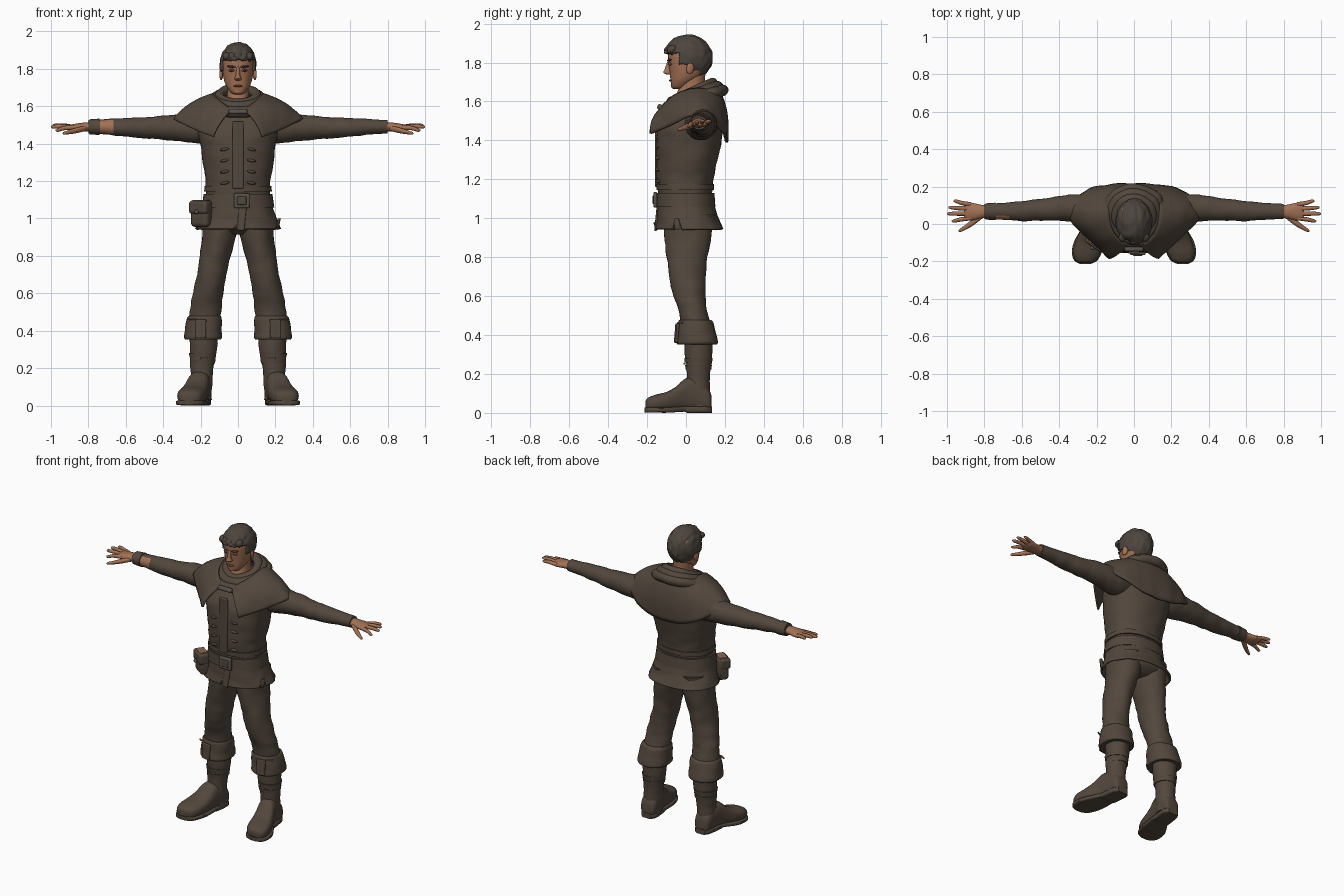
import bpy, bmesh, math
from mathutils import Vector, Euler, noise


def material(name, rgb):
    m = bpy.data.materials.new(name)
    m.diffuse_color = (*rgb, 1)
    return m


CLOTH = material("brown cloth", (0.085, 0.063, 0.046))
HAIR = material("dark hair", (0.075, 0.060, 0.048))
SKIN = material("skin", (0.36, 0.165, 0.09))
LIPS = material("dark skin", (0.19, 0.085, 0.05))
METAL = material("dull metal", (0.10, 0.085, 0.07))
COPPER = material("copper leather", (0.26, 0.13, 0.075))


def spline(keys, steps):
    """Catmull-Rom interpolation of tuples of any length."""
    out = []
    for i in range(len(keys) - 1):
        a, b = keys[max(i - 1, 0)], keys[i]
        c, d = keys[i + 1], keys[min(i + 2, len(keys) - 1)]
        for k in range(steps):
            t = k / steps
            out.append(tuple(
                0.5 * (2*q + (r - p)*t + (2*p - 5*q + 4*r - s)*t*t + (3*q - p - 3*r + s)*t**3)
                for p, q, r, s in zip(a, b, c, d)))
    return out + [tuple(keys[-1])]


def finish(name, bm, *mats):
    bmesh.ops.recalc_face_normals(bm, faces=bm.faces)
    me = bpy.data.meshes.new(name)
    bm.to_mesh(me)
    bm.free()
    for m in mats:
        me.materials.append(m)
    ob = bpy.data.objects.new(name, me)
    bpy.context.collection.objects.link(ob)
    return ob


def skin_grid(bm, rows, closed):
    vs = [[bm.verts.new(p) for p in r] for r in rows]
    n = len(rows[0])
    for r0, r1 in zip(vs, vs[1:]):
        for j in range(n if closed else n - 1):
            k = (j + 1) % n
            bm.faces.new((r0[j], r0[k], r1[k], r1[j]))
    return vs


def loft(name, rings, mat, axis="z", side=1, n=36, p=2.0, steps=4, cap=True, fold=0.0):
    """Rings are (position along axis, centre a, centre b, radius a, radius b)."""
    bm = bmesh.new()
    rows = []
    for t, a, b, ra, rb in spline(rings, steps):
        row = []
        for j in range(n):
            g = 2 * math.pi * j / n
            c, s = math.cos(g), math.sin(g)
            u = math.copysign(abs(c) ** (2 / p), c) * ra
            v = math.copysign(abs(s) ** (2 / p), s) * rb
            f = 1 + fold * noise.noise(Vector((a + u, b + v, t * 1.6)) * 13)
            u, v = a + u * f, b + v * f
            q = {"z": (u, v, t), "x": (t, u, v), "y": (u, t, v)}[axis]
            row.append((q[0] * side, q[1], q[2]))
        rows.append(row)
    vs = skin_grid(bm, rows, True)
    if cap:
        bm.faces.new(vs[0])
        bm.faces.new(vs[-1])
    return finish(name, bm, mat)


def solidify(ob, thick, offset=-1):
    m = ob.modifiers.new("thickness", "SOLIDIFY")
    m.thickness, m.offset = thick, offset


def box(name, loc, size, mat, rot=(0, 0, 0), bevel=0.006):
    bm = bmesh.new()
    bmesh.ops.create_cube(bm, size=1)
    bmesh.ops.scale(bm, vec=size, verts=bm.verts)
    ob = finish(name, bm, mat)
    ob.location, ob.rotation_euler = loc, rot
    m = ob.modifiers.new("bevel", "BEVEL")
    m.width, m.segments = bevel, 3
    return ob


def ball(name, loc, size, mat, rot=(0, 0, 0)):
    bm = bmesh.new()
    bmesh.ops.create_uvsphere(bm, u_segments=20, v_segments=12, radius=1)
    bmesh.ops.scale(bm, vec=size, verts=bm.verts)
    ob = finish(name, bm, mat)
    ob.location, ob.rotation_euler = loc, rot
    return ob


# Jacket body, waist hem, belt
loft("jacket", [(1.08, 0, -.005, .172, .135), (1.16, 0, -.005, .172, .142), (1.22, 0, -.004, .176, .148),
                (1.3, 0, .005, .188, .157), (1.4, 0, .015, .202, .168), (1.47, 0, .025, .215, .162),
                (1.53, 0, .04, .2, .135), (1.58, 0, .05, .15, .11), (1.63, 0, .05, .09, .08)],
     CLOTH, p=2.3, n=48, fold=.03)
loft("jacket_hem", [(1.145, 0, -.004, .181, .148), (1.175, 0, -.004, .179, .149)], CLOTH, p=2.3, steps=1)
loft("belt", [(1.06, 0, -.001, .194, .152), (1.13, 0, -.003, .184, .149)], CLOTH, p=2.2, steps=1)

# Jacket skirt with slits
skirt = loft("jacket_skirt", [(1.13, 0, 0, .178, .142), (1.05, 0, .002, .191, .149), (.99, 0, .01, .21, .16),
                              (.945, 0, .018, .228, .175)], CLOTH, n=64, p=2.2, cap=False, fold=.03)
for v in skirt.data.vertices:
    if v.co.z < .95:
        if v.co.y < 0 and abs(v.co.x) < .02:
            v.co.z += .035
        elif abs(v.co.y + .045) < .018:
            v.co.z += .055
solidify(skirt, .012)

# Front placket, toggles, buckle
box("front_placket", (0, -.15, 1.34), (.06, .018, .36), CLOTH)
for s in (-1, 1):
    for z in (1.19, 1.25, 1.31, 1.37):
        ball("toggle", (s * .07, -.143, z), (.026, .013, .008), CLOTH, (0, s * .2, 0))
box("buckle", (.02, -.158, 1.095), (.085, .018, .08), METAL, bevel=.008)
box("buckle_centre", (.02, -.166, 1.095), (.05, .01, .045), CLOTH)
box("belt_end", (.02, -.15, 1.0), (.04, .014, .13), CLOTH, (-.1, .1, 0))

# Pouch on the belt
turn = math.radians(-35)
box("pouch", (-.195, -.09, 1.025), (.11, .065, .14), CLOTH, (0, 0, turn), .02)
box("pouch_flap", (-.2, -.097, 1.06), (.115, .068, .07), CLOTH, (0, 0, turn), .014)
box("pouch_trim", (-.198, -.094, 1.094), (.08, .05, .012), COPPER, (0, 0, turn), .004)
ball("pouch_button", (-.222, -.128, 1.035), (.012, .012, .012), METAL)

# Seat of the trousers
loft("trouser_seat", [(1.1, 0, 0, .165, .13), (1.0, 0, .015, .19, .135), (.95, 0, .015, .18, .125),
                      (.915, 0, .015, .09, .08)], CLOTH, fold=.02)

for s in (-1, 1):
    # Leg, rolled cuff and boot
    loft("trouser_leg", [(1.02, .095, .018, .095, .13), (.92, .099, .012, .092, .121), (.8, .122, .008, .083, .105),
                         (.7, .14, .005, .08, .093), (.6, .16, .018, .08, .083), (.53, .171, .035, .083, .073),
                         (.44, .18, .05, .085, .08)], CLOTH, side=s, fold=.07)
    loft("leg_cuff", [(.478, .178, .046, .087, .082), (.465, .18, .049, .094, .09), (.41, .185, .055, .097, .098),
                      (.365, .187, .057, .102, .107), (.352, .187, .057, .094, .1)], CLOTH, side=s, p=2.2, fold=.05)
    box("cuff_flap", (s * .2, -.048, .41), (.06, .014, .1), CLOTH, (-.08, 0, s * .15))
    box("cuff_trim", (s * .245, -.03, .462), (.05, .01, .008), COPPER, (0, 0, s * .5), .003)
    loft("boot_shaft", [(.42, .185, .064, .076, .074), (.3, .185, .065, .073, .07), (.2, .193, .064, .062, .06),
                        (.13, .196, .062, .058, .06), (.03, .197, .065, .055, .058)], CLOTH, side=s, fold=.06)
    for z, r in ((.27, .073), (.235, .069)):
        loft("boot_strap", [(z - .011, .189, .064, r - .003, r - .003), (z + .011, .189, .064, r, r)],
             CLOTH, side=s, steps=1)
    box("boot_buckle", (s * .18, -.008, .253), (.04, .01, .01), COPPER, bevel=.003)
    # (y, centre x, centre z, half width, half height)
    loft("boot_foot", [(.13, .197, .05, .035, .04), (.115, .198, .065, .05, .06), (.06, .2, .09, .058, .085),
                       (0, .212, .093, .06, .085), (-.05, .226, .072, .067, .064), (-.1, .24, .058, .074, .05),
                       (-.155, .252, .051, .073, .043), (-.195, .258, .044, .055, .034), (-.208, .26, .04, .03, .022)],
         CLOTH, axis="y", side=s, p=2.6)
    loft("boot_sole", [(-.213, .26, .015, .03, .012), (-.195, .258, .015, .062, .014), (-.15, .252, .015, .08, .014),
                       (-.09, .239, .015, .08, .014), (-.01, .212, .02, .06, .014), (.01, .208, .017, .058, .017),
                       (.1, .198, .017, .055, .017), (.133, .197, .017, .035, .017)],
         CLOTH, axis="y", side=s, p=5, n=28)

    # Sleeve; one forearm shows a bare patch in front
    sleeve = loft("sleeve", [(.12, .075, 1.49, .08, .075), (.22, .08, 1.485, .083, .083), (.35, .085, 1.486, .07, .069),
                             (.5, .076, 1.484, .058, .057), (.6, .069, 1.487, .053, .05), (.7, .067, 1.49, .045, .042),
                             (.8, .067, 1.49, .04, .036)], CLOTH, axis="x", side=s, steps=6, fold=.07)
    sleeve.data.materials.append(SKIN)
    if s < 0:
        for f in sleeve.data.polygons:
            if -.745 < f.center.x < -.675 and f.center.y < .045:
                f.material_index = 1
        loft("wrist_band", [(.74, .067, 1.49, .047, .044), (.795, .067, 1.49, .043, .04)], CLOTH,
             axis="x", side=s, steps=1)

    # Hand
    loft("palm", [(.78, .067, 1.49, .033, .026), (.82, .066, 1.489, .037, .024), (.86, .066, 1.487, .046, .021),
                  (.895, .068, 1.486, .047, .016), (.91, .068, 1.486, .04, .01)], SKIN, axis="x", side=s, n=20)
    for y0, y1, z1, tip in ((.104, .122, 1.497, .965), (.081, .088, 1.498, .992), (.056, .055, 1.49, 1.0),
                            (.032, .016, 1.472, .975)):
        ym, zm, xm = (y0 + y1) / 2, (1.489 + z1) / 2, (.88 + tip) / 2
        loft("finger", [(.87, y0, 1.487, .012, .012), (xm, ym, zm + .003, .0115, .0115),
                        (tip - .012, y1, z1, .009, .009), (tip, y1, z1, .003, .003)],
             SKIN, axis="x", side=s, n=12)
    loft("thumb", [(.81, .045, 1.483, .014, .014), (.86, .01, 1.472, .018, .015), (.905, -.02, 1.461, .013, .011),
                   (.93, -.034, 1.456, .009, .008), (.937, -.036, 1.455, .003, .003)], SKIN, axis="x", side=s, n=12)

# Shoulder cape: from neckline to hem, half given and mirrored
hem = [(.13, -.182, 1.435), (.185, -.13, 1.455), (.255, -.065, 1.485), (.325, .005, 1.52), (.342, .07, 1.53),
       (.31, .135, 1.495), (.22, .19, 1.44), (.11, .207, 1.4), (0, .209, 1.39)]
neck = [(.03, -.105, 1.58), (.06, -.095, 1.6), (.1, -.06, 1.63), (.125, 0, 1.655), (.132, .05, 1.665),
        (.125, .1, 1.665), (.095, .14, 1.665), (.05, .163, 1.66), (0, .168, 1.66)]
flip = lambda k: k + [(-x, y, z) for x, y, z in reversed(k[:-1])]
top, low = spline(flip(neck), 5), spline(flip(hem), 5)
rows = []
for i in range(13):
    t = i / 12
    row = []
    for a, b in zip(top, low):
        q = Vector(a).lerp(Vector(b), t)
        out = Vector((q.x, q.y - .04, .12)).normalized()
        q += out * (.024 * math.sin(math.pi * t) + .008 * t * noise.noise(Vector((q.x, q.y, 0)) * 16))
        row.append(q)
    rows.append(row)
bm = bmesh.new()
skin_grid(bm, rows, False)
solidify(finish("shoulder_cape", bm, CLOTH), .012, 0)

# Rolled cowl around the neck, and its clasp
for y, z, R, r, tilt in ((.045, 1.613, .148, .03, .3), (.045, 1.635, .122, .031, .33), (.045, 1.655, .098, .026, .42)):
    bpy.ops.mesh.primitive_torus_add(location=(0, y, z), rotation=(tilt, 0, 0), major_radius=R, minor_radius=r,
                                     major_segments=48, minor_segments=14)
    ob = bpy.context.object
    ob.name = "cowl_roll"
    ob.data.materials.append(CLOTH)
    for v in ob.data.vertices:
        v.co *= 1 + .05 * noise.noise(v.co * 14 + Vector((0, 0, z * 9)))
box("cape_clasp", (0, -.135, 1.572), (.1, .025, .028), METAL, (-.3, 0, 0), .01)

# Neck and head
loft("neck", [(1.56, 0, .02, .085, .085), (1.62, 0, .025, .066, .078), (1.68, 0, .03, .057, .066),
              (1.76, 0, .035, .06, .066)], SKIN)
loft("head", [(1.664, 0, -.042, .018, .018), (1.672, 0, -.036, .036, .036), (1.69, 0, -.026, .051, .051),
              (1.715, 0, -.008, .066, .072), (1.75, 0, .008, .077, .092), (1.8, 0, .015, .085, .105),
              (1.85, 0, .015, .086, .106), (1.89, 0, .015, .075, .092), (1.92, 0, .015, .045, .055)], SKIN, p=2.2)
loft("nose", [(1.738, 0, -.085, .014, .012), (1.748, 0, -.093, .018, .024), (1.765, 0, -.09, .012, .02),
              (1.8, 0, -.086, .009, .012), (1.815, 0, -.082, .008, .006)], SKIN, n=14)
ball("mouth", (0, -.077, 1.708), (.025, .01, .006), LIPS)
ball("chin", (0, -.06, 1.679), (.025, .017, .015), SKIN)
for s in (-1, 1):
    ball("eye_socket", (s * .034, -.08, 1.792), (.017, .008, .008), LIPS, (0, 0, s * .3))
    ball("eye", (s * .034, -.085, 1.791), (.009, .006, .005), HAIR, (0, 0, s * .3))
    ball("eyebrow", (s * .036, -.085, 1.812), (.024, .009, .006), HAIR, (0, s * -.1, s * .35))
    ball("ear", (s * .089, .022, 1.772), (.01, .02, .032), SKIN, (-.15, 0, s * .3))

# Hair: cap trimmed along the hairline, with locks
bm = bmesh.new()
bmesh.ops.create_icosphere(bm, subdivisions=5, radius=1)
for v in bm.verts:
    lock = 1 + .06 * noise.noise(Vector((v.co.x * 5, v.co.y * 2.5, v.co.z * 3)))
    v.co = Vector((v.co.x * .098, v.co.y * .126 + .01, v.co.z * .118 + 1.824)) * 1
    v.co = Vector((0, .01, 1.824)) + (v.co - Vector((0, .01, 1.824))) * lock


def hairline(x, y):
    jag = .008 * noise.noise(Vector((x, y, 0)) * 40)
    return jag + (1.848 if y < -.035 else 1.79 if y < .04 else 1.722)


bmesh.ops.delete(bm, geom=[f for f in bm.faces if f.calc_center_median().z <
                           hairline(f.calc_center_median().x, f.calc_center_median().y)], context="FACES")
solidify(finish("hair", bm, HAIR), .022)
for i in range(5):
    ball("fringe_lock", (-.06 + .03 * i, -.088 + .008 * abs(i - 2), 1.868), (.022, .026, .02), HAIR, (.5, .3, 0))

# Smooth shading with sharp edges kept
bpy.ops.object.select_all(action="SELECT")
bpy.context.view_layer.objects.active = bpy.data.objects["jacket"]
bpy.ops.object.shade_smooth_by_angle(angle=math.radians(40))
